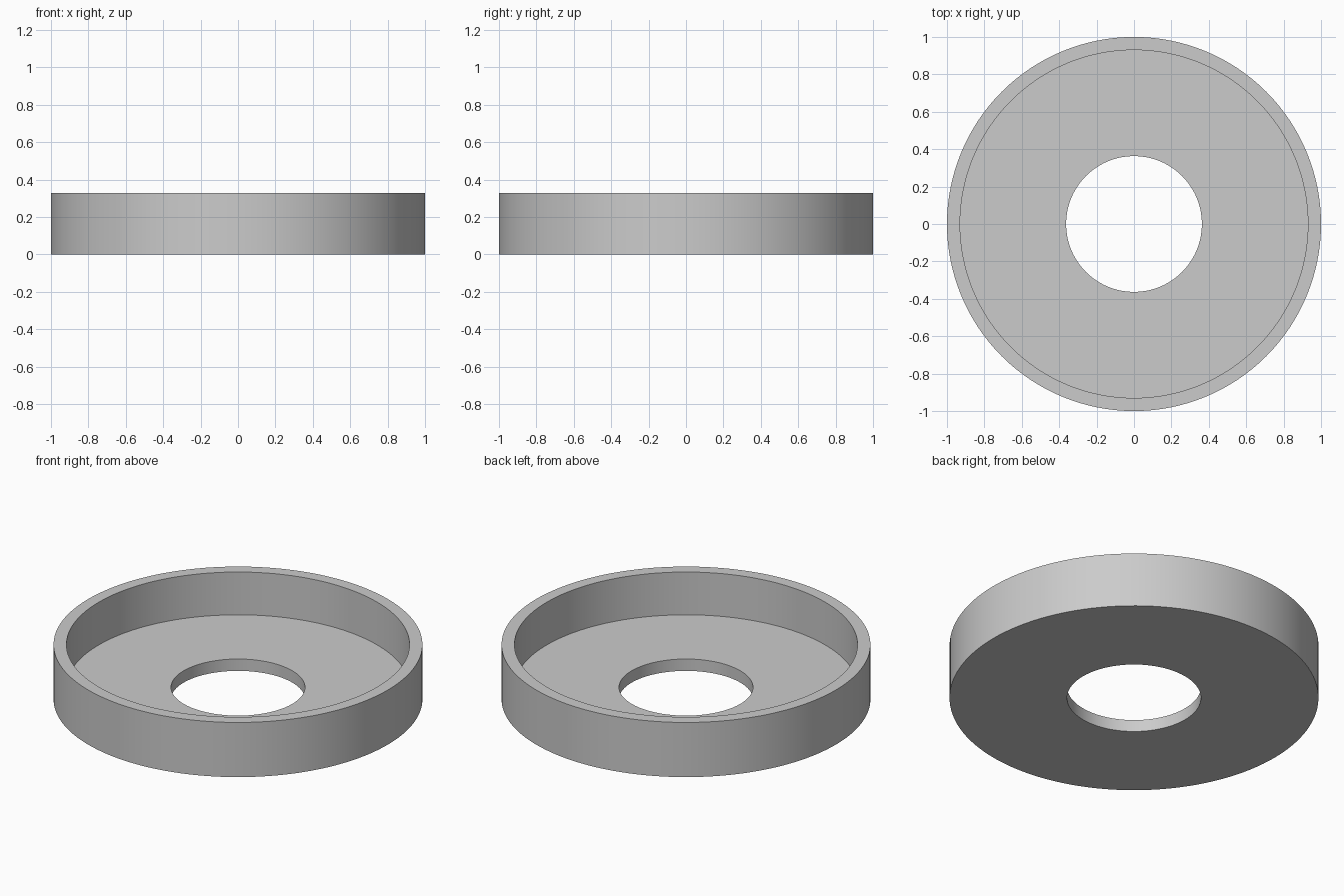
import bpy
import bmesh
import math

cube = bpy.data.objects.get("Cube")
if cube:
    bpy.data.objects.remove(cube, do_unlink=True)

SEGMENTS = 128
OUTER, INNER, HOLE = 1.0, 0.93, 0.363
HEIGHT, FLOOR = 0.327, 0.071

# Plain grey finish
grey = bpy.data.materials.new("plain_grey")
grey.use_nodes = True
colour = (0.6, 0.6, 0.6, 1.0)
grey.diffuse_color = colour
grey.node_tree.nodes["Principled BSDF"].inputs["Base Color"].default_value = colour

# Closed cross-section of the cup, swept around z
profile = [(HOLE, 0), (OUTER, 0), (OUTER, HEIGHT),
           (INNER, HEIGHT), (INNER, FLOOR), (HOLE, FLOOR)]
bm = bmesh.new()
rings = []
for i in range(SEGMENTS):
    a = 2 * math.pi * i / SEGMENTS
    rings.append([bm.verts.new((r * math.cos(a), r * math.sin(a), z))
                  for r, z in profile])
for i, ring in enumerate(rings):
    following = rings[(i + 1) % SEGMENTS]
    for j in range(len(profile)):
        k = (j + 1) % len(profile)
        bm.faces.new((ring[j], following[j], following[k], ring[k]))
bmesh.ops.recalc_face_normals(bm, faces=bm.faces[:])

mesh = bpy.data.meshes.new("flanged_cup_washer")
bm.to_mesh(mesh)
bm.free()
mesh.materials.append(grey)
cup = bpy.data.objects.new("flanged_cup_washer", mesh)
bpy.context.collection.objects.link(cup)

# Smooth round walls with sharp rims
bpy.ops.object.select_all(action="DESELECT")
cup.select_set(True)
bpy.context.view_layer.objects.active = cup
bpy.ops.object.shade_smooth_by_angle(angle=math.radians(30))
